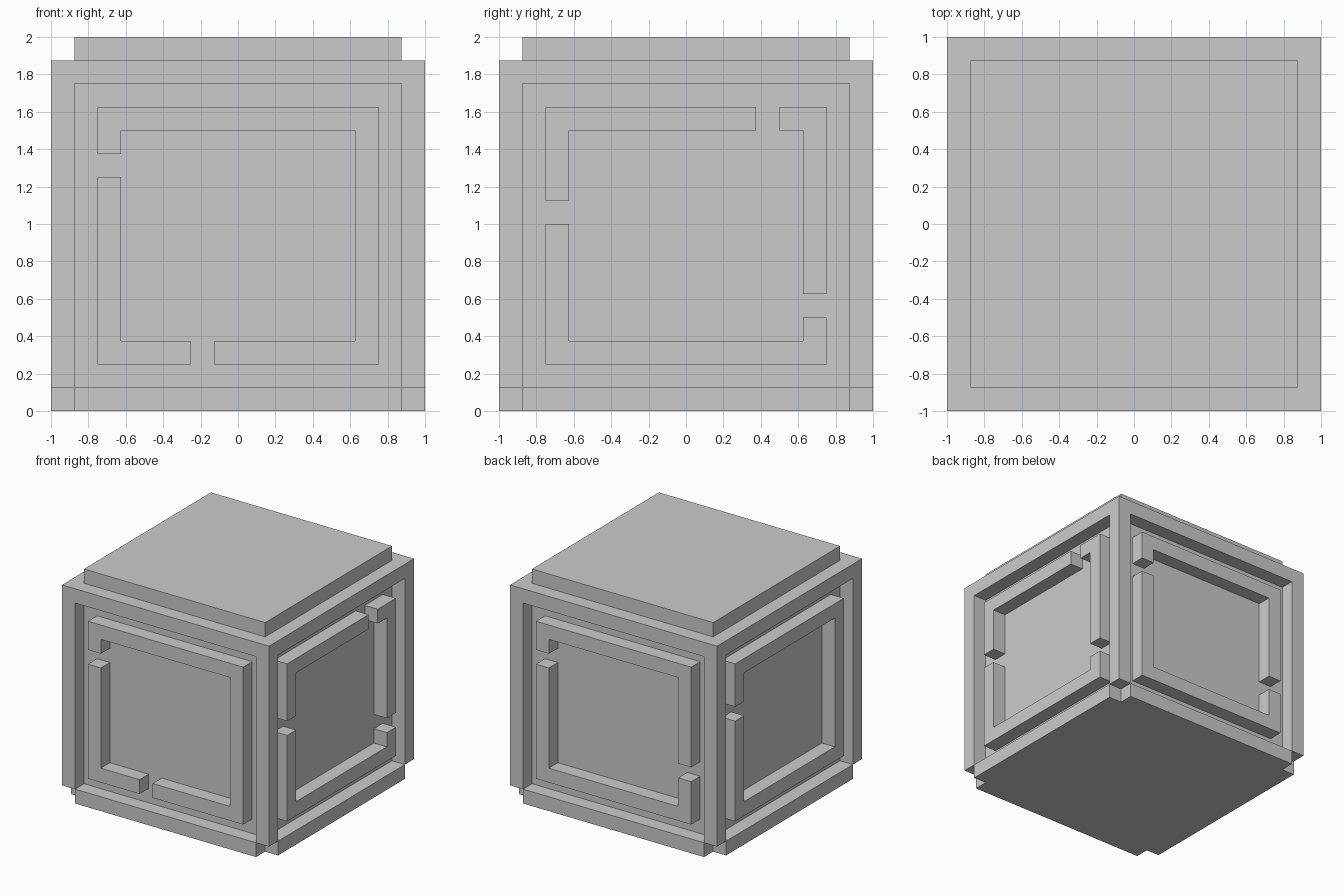
import bpy, bmesh
from math import pi
from mathutils import Matrix

if "Cube" in bpy.data.objects:
    bpy.data.objects.remove(bpy.data.objects["Cube"])

U = 1 / 8  # everything sits on a 1/8 unit grid


def finish(name, bm, turn=0):
    bmesh.ops.rotate(bm, verts=bm.verts, cent=(0, 0, 0),
                     matrix=Matrix.Rotation(turn * pi / 2, 3, 'Z'))
    bmesh.ops.recalc_face_normals(bm, faces=bm.faces)
    mesh = bpy.data.meshes.new(name)
    bm.to_mesh(mesh)
    bm.free()
    obj = bpy.data.objects.new(name, mesh)
    bpy.context.collection.objects.link(obj)
    return obj


def box(name, lo, hi, turn=0):
    bm = bmesh.new()
    bmesh.ops.create_cube(bm, size=1)
    for v in bm.verts:
        v.co = [(a + (b - a) * (c + 0.5)) * U for a, b, c in zip(lo, hi, v.co)]
    return finish(name, bm, turn)


def trim(name, outer, turn):
    """Raised strip: outer path on the panel, inset one grid step, extruded."""
    inner = [(min(max(u, -5), 5), min(max(z, 3), 12)) for u, z in outer]
    outline = outer + inner[::-1]
    bm = bmesh.new()
    front = [bm.verts.new((u * U, -8 * U, z * U)) for u, z in outline]
    back = [bm.verts.new((u * U, -7 * U, z * U)) for u, z in outline]
    bm.faces.new(front)
    bm.faces.new(back[::-1])
    for i in range(len(outline)):
        j = (i + 1) % len(outline)
        bm.faces.new((front[j], front[i], back[i], back[j]))
    return finish(name, bm, turn)


# Core: gives the recessed panels, the raised lid and the underside
box("core", (-7, -7, 0), (7, 7, 16))

# Broken trim runs per side as seen from outside: (across, height)
TL, TR, BR, BL = (-6, 13), (6, 13), (6, 2), (-6, 2)
sides = {
    "front": [[(-6, 11), TL, TR, BR, (-1, 2)], [(-2, 2), BL, (-6, 10)]],
    "right": [[(-6, 9), TL, (3, 13)], [(4, 13), TR, (6, 5)],
              [(6, 4), BR, BL, (-6, 8)]],
    "back": [[(-6, 11), TL, TR, (6, 6)], [(6, 5), BR, BL, (-6, 10)]],
    "left": [[(-6, 10), TL, TR, BR, BL, (-6, 9)]],
}

for turn, (side, runs) in enumerate(sides.items()):
    # Outer frame: corner post, upper beam and base beam
    box(side + "_corner_post", (7, -8, 1), (8, -7, 15), turn)
    box(side + "_upper_beam", (-7, -8, 14), (7, -7, 15), turn)
    box(side + "_base_beam", (-7, -8, 0), (7, -7, 1), turn)
    # Raised panel trim
    for n, run in enumerate(runs, 1):
        trim(f"{side}_panel_trim_{n}", run, turn)
